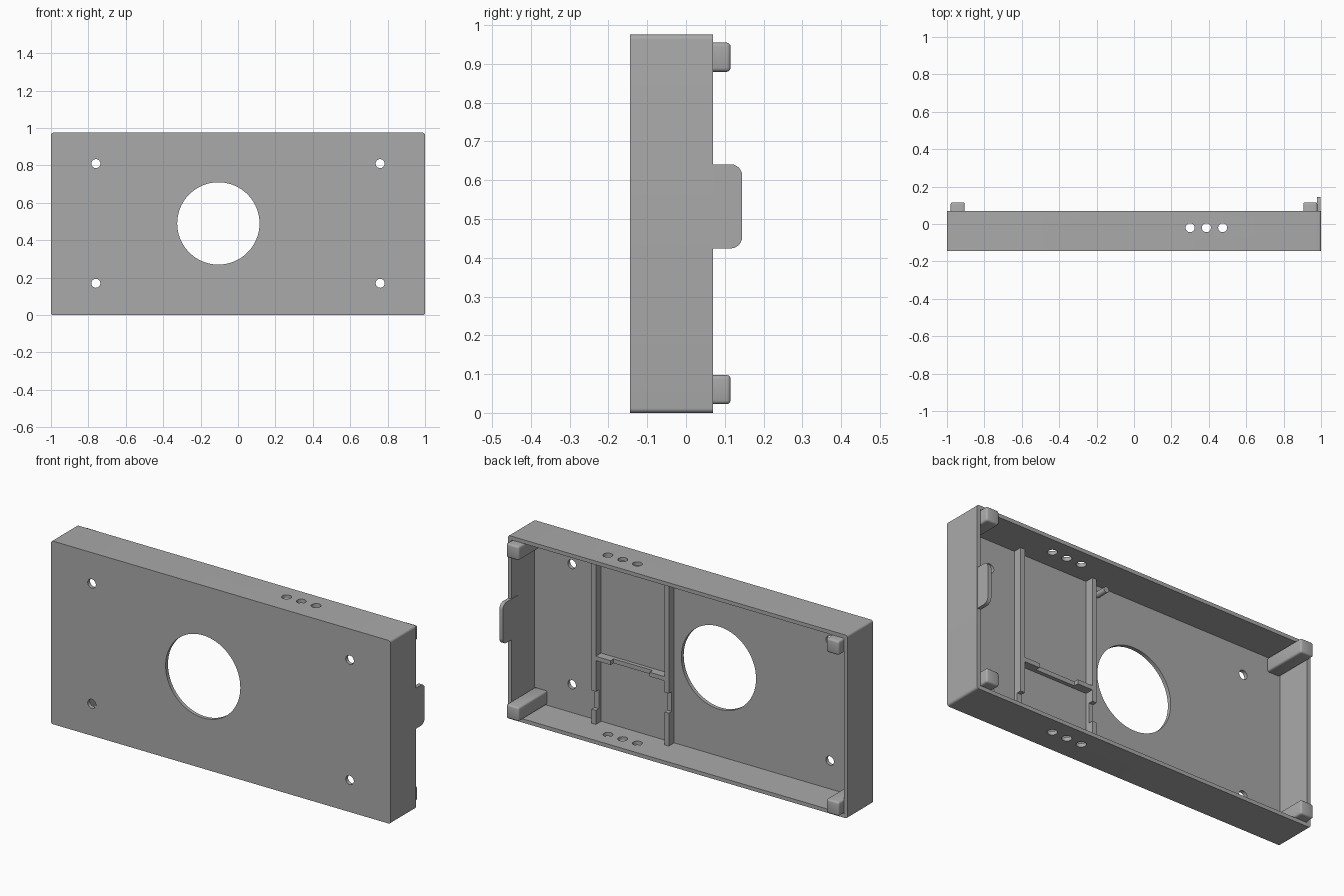
import bpy, bmesh, math
from mathutils import Vector

if "Cube" in bpy.data.objects:
    bpy.data.objects.remove(bpy.data.objects["Cube"])

grey = bpy.data.materials.new("plain grey")
grey.diffuse_color = (0.4, 0.4, 0.4, 1)
grey.use_nodes = True
grey.node_tree.nodes["Principled BSDF"].inputs["Base Color"].default_value = grey.diffuse_color

# Outer case limits and wall thickness
Y0, Y1, H, T = -0.145, 0.07, 0.975, 0.02
FLOOR = Y0 + T
RIB = -0.08          # back edge of the ribs


def prism(name, pts, axis, a, b):
    """Extrude a 2D profile along an axis from a to b."""
    place = {"x": lambda p, d: (d, p[0], p[1]),
             "y": lambda p, d: (p[0], d, p[1]),
             "z": lambda p, d: (p[0], p[1], d)}[axis]
    bm = bmesh.new()
    face = bm.faces.new([bm.verts.new(place(p, a)) for p in pts])
    step = Vector(place((0, 0), b - a))
    new = bmesh.ops.extrude_face_region(bm, geom=[face])["geom"]
    bmesh.ops.translate(bm, vec=step, verts=[v for v in new if isinstance(v, bmesh.types.BMVert)])
    if face.is_valid and len(bm.faces) < len(pts) + 2:
        bm.faces.new([v for v in bm.verts][:len(pts)])
    bmesh.ops.recalc_face_normals(bm, faces=bm.faces)
    me = bpy.data.meshes.new(name)
    bm.to_mesh(me)
    bm.free()
    me.materials.append(grey)
    ob = bpy.data.objects.new(name, me)
    bpy.context.collection.objects.link(ob)
    return ob


def rect(u0, u1, v0, v1, r=0.0, n=6):
    """Rectangle profile, optionally with rounded corners."""
    if not r:
        return [(u0, v0), (u1, v0), (u1, v1), (u0, v1)]
    pts = []
    for k, (cu, cv) in enumerate([(u1 - r, v1 - r), (u0 + r, v1 - r), (u0 + r, v0 + r), (u1 - r, v0 + r)]):
        for i in range(n + 1):
            t = math.pi / 2 * (k + i / n)
            pts.append((cu + r * math.cos(t), cv + r * math.sin(t)))
    return pts


def circle(u, v, r, n=32):
    return [(u + r * math.cos(2 * math.pi * i / n), v + r * math.sin(2 * math.pi * i / n)) for i in range(n)]


def activate(ob):
    bpy.ops.object.select_all(action="DESELECT")
    ob.select_set(True)
    bpy.context.view_layer.objects.active = ob


def cut(ob, cutter):
    mod = ob.modifiers.new("cut", "BOOLEAN")
    mod.operation, mod.solver, mod.object = "DIFFERENCE", "EXACT", cutter
    activate(ob)
    bpy.ops.object.modifier_apply(modifier=mod.name)
    bpy.data.objects.remove(cutter, do_unlink=True)


def smooth(ob):
    activate(ob)
    bpy.ops.object.shade_smooth_by_angle(angle=math.radians(35))


# Open-backed case
case = prism("case", rect(-1, 1, 0, H, 0.012), "y", Y0, Y1)
cut(case, prism("cavity", rect(-1 + T, 1 - T, T, H - T), "y", FLOOR, 0.3))

# Large opening and four screw holes in the front plate
cut(case, prism("opening", circle(-0.105, 0.49, 0.22, 96), "y", -0.3, 0))
for x in (-0.76, 0.76):
    for z in (0.17, 0.81):
        cut(case, prism("screw_hole", circle(x, z, 0.024), "y", -0.3, 0))

# Cable holes through the top and bottom walls
for x in (0.3, 0.387, 0.474):
    cut(case, prism("cable_hole", circle(x, -0.02, 0.024), "z", -0.1, 1.1))
smooth(case)

# Four corner posts with softened ends
for x in (-0.9425, 0.9425):
    for z in (0.06, 0.917):
        hw = 0.0375
        post = prism("corner_post", rect(x - hw, x + hw, z - hw, z + hw), "y", FLOOR - 0.005, 0.115)
        bev = post.modifiers.new("soft", "BEVEL")
        bev.width, bev.segments = 0.01, 3
        activate(post)
        bpy.ops.object.modifier_apply(modifier=bev.name)
        smooth(post)

# Rounded latch tab standing on the right wall
tab = prism("latch_tab", rect(0.0, 0.145, 0.424, 0.641, 0.03), "x", 0.978, 0.998)
smooth(tab)

# Two upright ribs, each with a notch near the bottom
for x, n0, n1 in ((0.6, 0.095, 0.195), (0.17, 0.195, 0.3)):
    low = FLOOR + 0.02
    prism("upright_rib", [(FLOOR - 0.005, T - 0.005), (RIB, T - 0.005), (RIB, n0), (low, n0), (low, n1),
                          (RIB, n1), (RIB, H - T + 0.005), (FLOOR - 0.005, H - T + 0.005)],
          "x", x - 0.0125, x + 0.0125)

# Cross rib between them, lower in the middle
low = FLOOR + 0.02
prism("cross_rib", [(0.175, FLOOR - 0.005), (0.595, FLOOR - 0.005), (0.595, RIB), (0.5, RIB), (0.5, low),
                    (0.27, low), (0.27, RIB), (0.175, RIB)], "z", 0.36, 0.383)

# Small peg beside the inner rib
smooth(prism("peg", circle(0.115, 0.908, 0.015, 24), "y", FLOOR - 0.005, -0.06))
